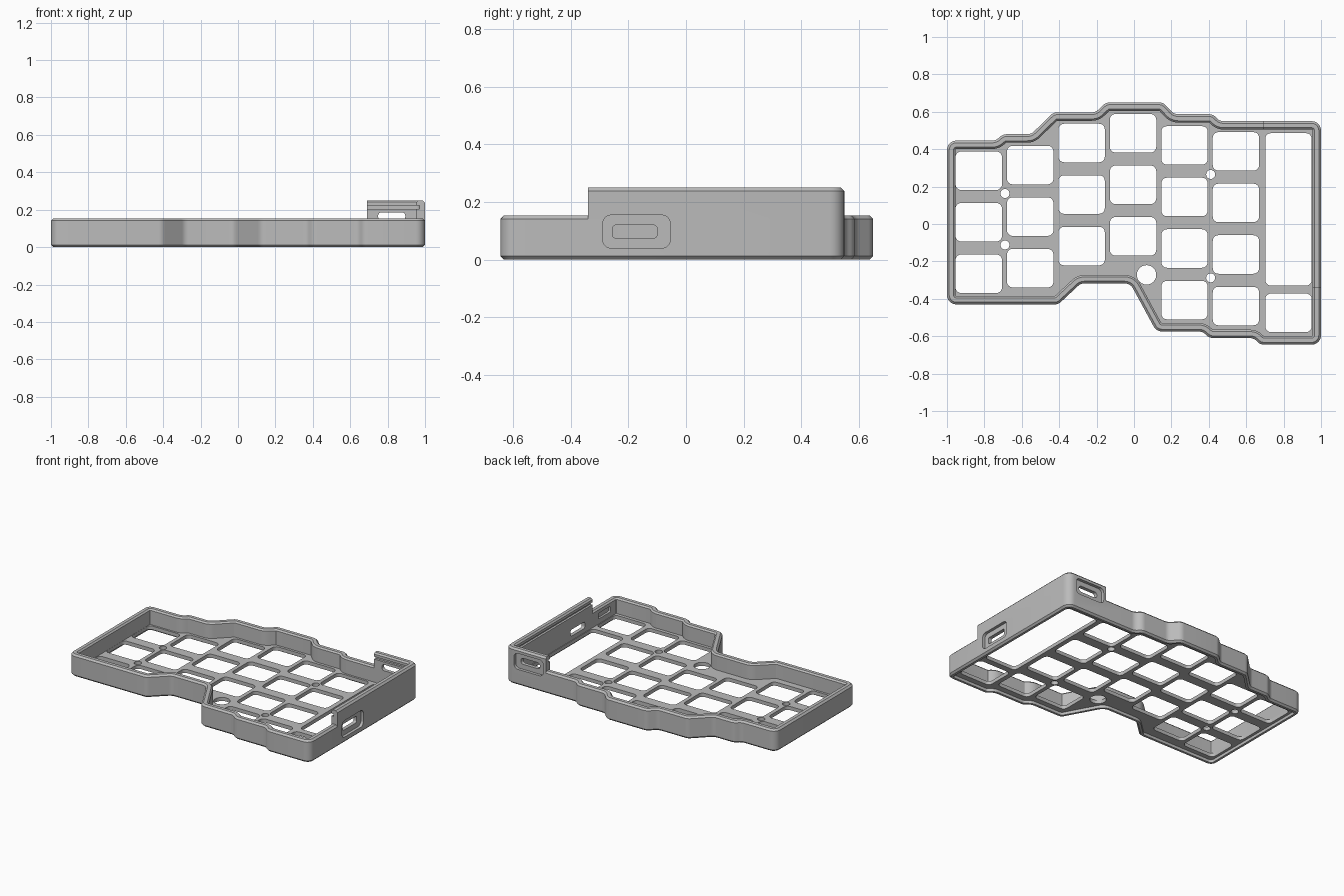
import bpy, bmesh, math
from mathutils import Vector, Matrix

if "Cube" in bpy.data.objects:
    bpy.data.objects.remove(bpy.data.objects["Cube"])

grey = bpy.data.materials.new("grey plastic")
grey.diffuse_color = (0.5, 0.5, 0.5, 1)
grey.use_nodes = True
grey.node_tree.nodes["Principled BSDF"].inputs["Base Color"].default_value = grey.diffuse_color

# Case outline, counter-clockwise
OUTLINE = [(-1, -.43), (-.405, -.43), (-.285, -.318), (-.02, -.318), (.12, -.575),
           (.365, -.575), (.405, -.61), (.64, -.61), (.675, -.645), (1, -.645),
           (1, .55), (.455, .55), (.425, .587), (.215, .587), (.155, .65),
           (-.15, .65), (-.205, .597), (-.43, .597), (-.55, .48), (-.70, .48),
           (-.74, .446), (-1, .446)]
RADIUS = 0.05


def rounded_path(points, inset=0.0, radius=RADIUS, closed=True, steps=6):
    """Offset a path to its left and fillet every corner."""
    pts = [Vector(p) for p in points]
    n = len(pts)
    out = []
    for i, p in enumerate(pts):
        u = (p - pts[i - 1]).normalized()
        v = (pts[(i + 1) % n] - p).normalized()
        if not closed and i in (0, n - 1):
            d = v if i == 0 else u
            out.append(p + Vector((-d.y, d.x)) * inset)
            continue
        nu, nv = Vector((-u.y, u.x)), Vector((-v.y, v.x))
        corner = p + (nu + nv) * inset / (1 + nu.dot(nv))
        turn = math.atan2(u.x * v.y - u.y * v.x, u.dot(v))
        sign = 1 if turn > 0 else -1
        r = max(radius - sign * inset, 0.004)
        start = corner - u * r * math.tan(abs(turn) / 2)
        centre = start + nu * r * sign
        for k in range(steps + 1):
            out.append(centre + Matrix.Rotation(turn * k / steps, 2) @ (start - centre))
    return out


def finish(name, bm):
    bmesh.ops.recalc_face_normals(bm, faces=bm.faces)
    mesh = bpy.data.meshes.new(name)
    bm.to_mesh(mesh)
    bm.free()
    mesh.materials.append(grey)
    obj = bpy.data.objects.new(name, mesh)
    bpy.context.collection.objects.link(obj)
    return obj


def sweep(name, points, profile, closed=True):
    """Sweep a closed (inset, height) profile along a path."""
    bm = bmesh.new()
    rings = [[bm.verts.new((p.x, p.y, z)) for p in rounded_path(points, d, closed=closed)]
             for d, z in profile]
    n = len(rings[0])
    for i, a in enumerate(rings):
        b = rings[(i + 1) % len(rings)]
        for j in range(n if closed else n - 1):
            k = (j + 1) % n
            bm.faces.new((a[j], a[k], b[k], b[j]))
    if not closed:
        bm.faces.new([r[0] for r in rings])
        bm.faces.new([r[-1] for r in rings])
    return finish(name, bm)


def rectangle(cx, cy, w, h):
    return [(cx - w / 2, cy - h / 2), (cx + w / 2, cy - h / 2),
            (cx + w / 2, cy + h / 2), (cx - w / 2, cy + h / 2)]


def port_cutter(axis, centre, size, depth, radius):
    """Rounded block whose long direction is x or y."""
    loop = rounded_path(rectangle(centre[0], centre[1], *size), radius=radius)
    bm = bmesh.new()
    ends = []
    for d in depth:
        ends.append([bm.verts.new((d, p.x, p.y) if axis == 'x' else (p.x, d, p.y)) for p in loop])
    bm.faces.new(ends[0])
    bm.faces.new(ends[1])
    for j in range(len(loop)):
        k = (j + 1) % len(loop)
        bm.faces.new((ends[0][j], ends[0][k], ends[1][k], ends[1][j]))
    obj = finish("port_cutter", bm)
    obj.hide_render = True
    return obj


def activate(obj):
    bpy.ops.object.select_all(action='DESELECT')
    obj.select_set(True)
    bpy.context.view_layer.objects.active = obj


# Rim wall around the whole case, with a recessed lip underneath
rim = sweep("rim_wall", OUTLINE,
            [(.012, 0), (0, .012), (0, .141), (.012, .153), (.035, .153),
             (.045, .143), (.045, .02), (.028, .02), (.028, 0)])

# Raised controller wall at the back right, with a cover groove inside
raised = sweep("raised_wall", [(1, -.34), (1, .55), (.69, .55)],
               [(0, .141), (0, .238), (.012, .25), (.035, .25), (.045, .24),
                (.045, .222), (.03, .222), (.03, .205), (.045, .205), (.045, .141)],
               closed=False)

# Port recesses, port openings and the inner side notch
cutters = [
    port_cutter('x', (-.172, .097), (.235, .115), (.98, 1.05), .03),
    port_cutter('x', (-.178, .097), (.155, .045), (.90, 1.04), .012),
    port_cutter('y', (.822, .165), (.225, .11), (.53, .60), .03),
    port_cutter('y', (.822, .165), (.145, .042), (.45, .59), .018),
    port_cutter('x', (-.47, .10), (.13, .04), (.90, .97), .008),
]
for obj in (rim, raised):
    activate(obj)
    for cutter in cutters:
        mod = obj.modifiers.new("port", 'BOOLEAN')
        mod.operation = 'DIFFERENCE'
        mod.solver = 'EXACT'
        mod.object = cutter
        bpy.ops.object.modifier_apply(modifier=mod.name)
for cutter in cutters:
    bpy.data.objects.remove(cutter)

# Switch plate: filled outline with key, controller and screw openings
COLUMNS = [(-.83, .285, 3), (-.555, .315, 3), (-.28, .433, 3), (-.005, .485, 3),
           (.27, .42, 4), (.545, .388, 4), (.826, -.475, 1)]
PITCH = 0.2755
loops = [rounded_path(OUTLINE, .036)]
for x, top, count in COLUMNS:
    for row in range(count):
        loops.append(rounded_path(rectangle(x, top - row * PITCH, .248, .206), radius=.03))
loops.append(rounded_path(rectangle(.826, .078, .248, .815), radius=.03))
for x, y, r in [(-.69, .163, .024), (-.69, -.112, .024), (.41, .265, .024),
                (.41, -.288, .024), (.067, -.272, .052)]:
    loops.append([Vector((x + r * math.cos(a * math.pi / 12), y + r * math.sin(a * math.pi / 12)))
                  for a in range(24)])

curve = bpy.data.curves.new("switch_plate", 'CURVE')
curve.dimensions = '2D'
curve.fill_mode = 'BOTH'
curve.extrude = 0.0125
for loop in loops:
    spline = curve.splines.new('POLY')
    spline.points.add(len(loop) - 1)
    for point, p in zip(spline.points, loop):
        point.co = (p.x, p.y, 0, 1)
    spline.use_cyclic_u = True
curve.materials.append(grey)
plate = bpy.data.objects.new("switch_plate", curve)
plate.location.z = 0.0325
bpy.context.collection.objects.link(plate)
activate(plate)
bpy.ops.object.convert(target='MESH')
plate = bpy.context.view_layer.objects.active

# Smooth rounded corners, sharp edges elsewhere
for obj in (rim, raised, plate):
    activate(obj)
    bpy.ops.object.shade_smooth_by_angle(angle=math.radians(30))
